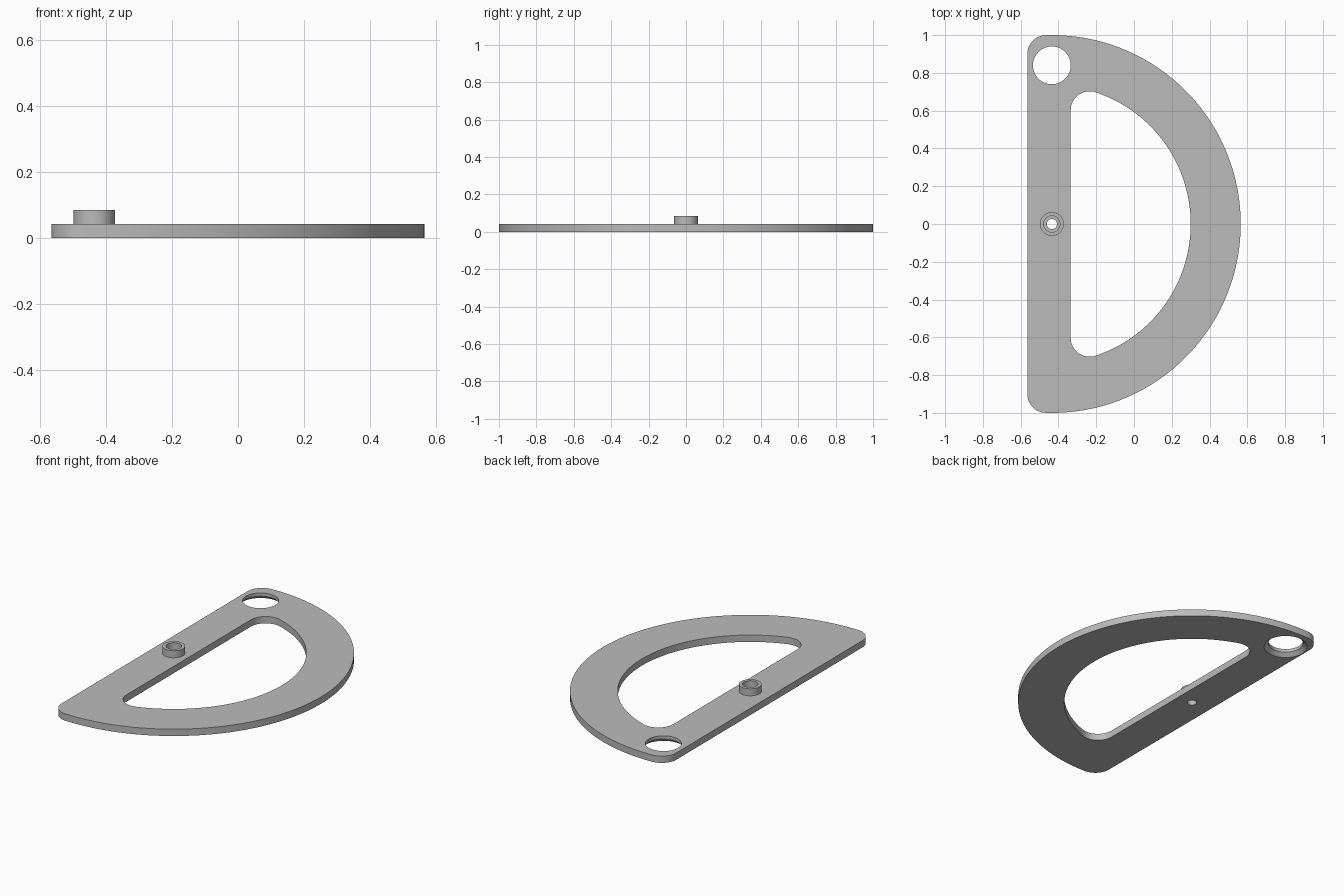
import bpy, bmesh
from math import sin, cos, pi, sqrt, atan2

cube = bpy.data.objects.get("Cube")
if cube:
    bpy.data.objects.remove(cube, do_unlink=True)

CX = -0.435          # centre of the arcs, pin and finger hole line
THICK = 0.042

grey = bpy.data.materials.new("plain grey")
grey.use_nodes = True
grey.diffuse_color = (0.5, 0.5, 0.5, 1)
grey.node_tree.nodes["Principled BSDF"].inputs["Base Color"].default_value = (0.5, 0.5, 0.5, 1)


def make_object(name, bm):
    bmesh.ops.recalc_face_normals(bm, faces=bm.faces)
    mesh = bpy.data.meshes.new(name)
    bm.to_mesh(mesh)
    bm.free()
    mesh.materials.append(grey)
    obj = bpy.data.objects.new(name, mesh)
    bpy.context.collection.objects.link(obj)
    return obj


def arc(x, y, r, start, end, steps):
    return [(x + r * cos(start + (end - start) * i / steps),
             y + r * sin(start + (end - start) * i / steps)) for i in range(steps + 1)]


def d_outline(radius, left, fillet):
    """Half-disc outline with a straight left side and two rounded corners."""
    fx = left + fillet
    fy = sqrt((radius - fillet) ** 2 - (fx - CX) ** 2)
    a = atan2(fy, fx - CX)
    return (arc(CX, 0, radius, -a, a, 96)
            + arc(fx, fy, fillet, a, pi, 16)[1:]
            + arc(fx, -fy, fillet, pi, 2 * pi - a, 16)[:-1])


def prism(name, outline, z0, z1):
    bm = bmesh.new()
    face = bm.faces.new([bm.verts.new((x, y, z0)) for x, y in outline])
    new = bmesh.ops.extrude_face_region(bm, geom=[face])["geom"]
    bmesh.ops.translate(bm, vec=(0, 0, z1 - z0),
                        verts=[v for v in new if isinstance(v, bmesh.types.BMVert)])
    return make_object(name, bm)


def lathe(name, profile, x, y, closed=False, n=64):
    """Turn (radius, z) points about a vertical axis; open profiles get end caps."""
    bm = bmesh.new()
    rings = [[bm.verts.new((x + r * cos(2 * pi * i / n), y + r * sin(2 * pi * i / n), z))
              for i in range(n)] for r, z in profile]
    pairs = list(zip(rings, rings[1:]))
    if closed:
        pairs.append((rings[-1], rings[0]))
    else:
        bm.faces.new(rings[0])
        bm.faces.new(rings[-1])
    for a, b in pairs:
        for i in range(n):
            j = (i + 1) % n
            bm.faces.new((a[i], a[j], b[j], b[i]))
    return make_object(name, bm)


def finish(obj):
    bpy.ops.object.select_all(action='DESELECT')
    obj.select_set(True)
    bpy.context.view_layer.objects.active = obj
    bpy.ops.object.shade_smooth_by_angle(angle=0.5)


# Flat D-shaped plate
plate = prism("plate", d_outline(1.0, -0.565, 0.1), 0, THICK)

# Openings: large window, finger hole widening underneath, pin bore
cutters = [
    prism("window_cutter", d_outline(0.735, -0.335, 0.1), -0.1, 0.1),
    lathe("finger_hole_cutter", [(0.124, -0.1), (0.124, 0), (0.1, 0.022), (0.1, 0.1)], CX, 0.84),
    lathe("pin_bore_cutter", [(0.027, -0.1), (0.027, 0.1)], CX, 0),
]
bpy.context.view_layer.objects.active = plate
for cutter in cutters:
    cutter.hide_render = True
    mod = plate.modifiers.new(cutter.name, 'BOOLEAN')
    mod.operation = 'DIFFERENCE'
    mod.solver = 'EXACT'
    mod.object = cutter
    bpy.ops.object.modifier_apply(modifier=mod.name)
    bpy.data.objects.remove(cutter, do_unlink=True)
finish(plate)

# Raised collar around the pin bore
collar = lathe("pin_collar", [(0.063, 0.03), (0.063, 0.085), (0.043, 0.085), (0.043, 0.03)],
               CX, 0, closed=True)
finish(collar)
